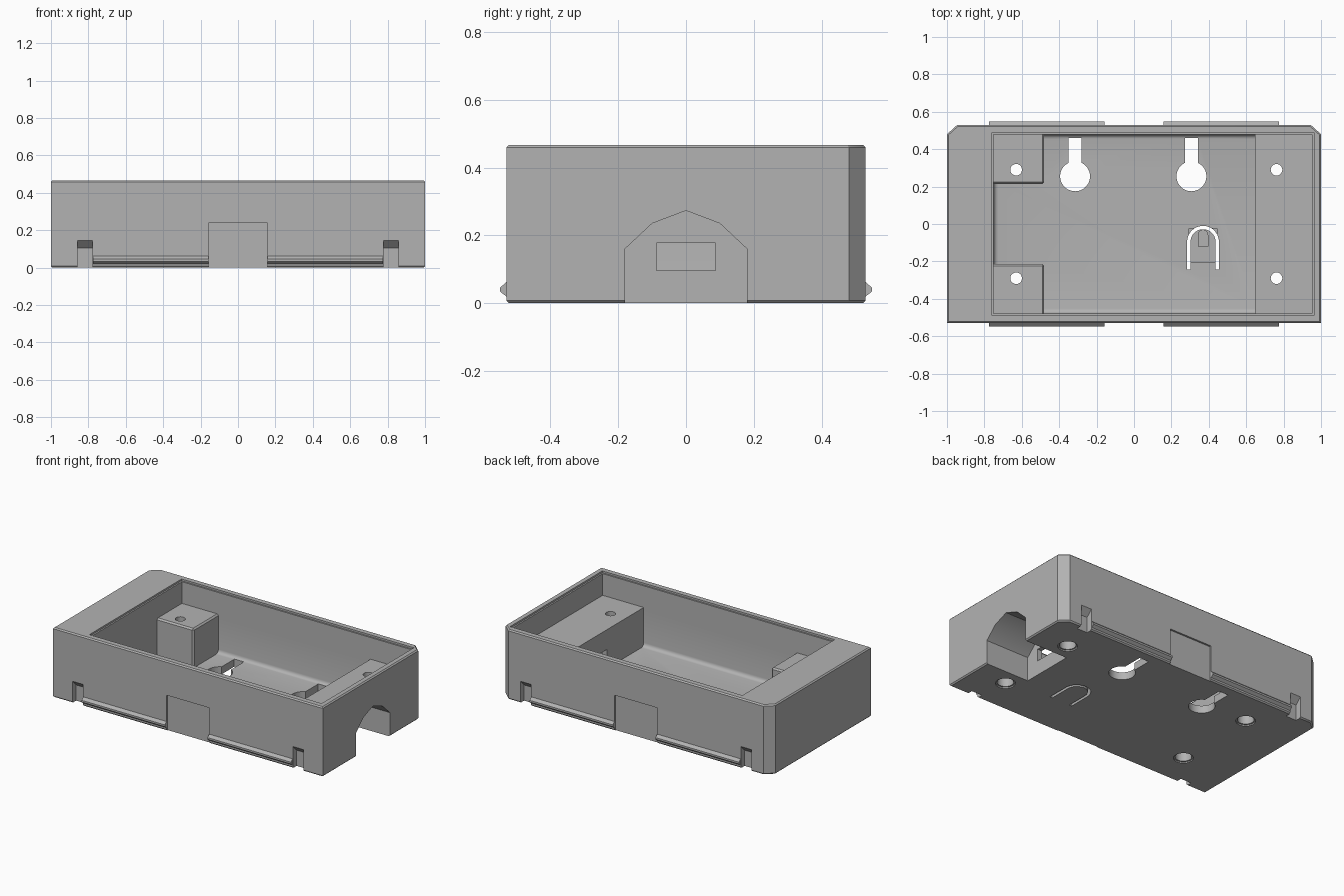
import bpy, bmesh, math

if "Cube" in bpy.data.objects:
    bpy.data.objects.remove(bpy.data.objects["Cube"])

grey = bpy.data.materials.new("light grey plastic")
grey.use_nodes = True
GREY = (0.45, 0.45, 0.45, 1)
grey.diffuse_color = GREY
grey.node_tree.nodes["Principled BSDF"].inputs["Base Color"].default_value = GREY


def prism(name, pts, lo, hi, axis="z", bevel=0, segs=1, pick=None):
    """Extrude a 2D outline along an axis, optionally bevelling picked edges."""
    place = {"z": lambda p, q, h: (p, q, h),
             "x": lambda p, q, h: (h, p, q),
             "y": lambda p, q, h: (p, h, q)}[axis]
    bm = bmesh.new()
    rings = [[bm.verts.new(place(p, q, h)) for p, q in pts] for h in (lo, hi)]
    bm.faces.new(rings[0])
    bm.faces.new(rings[1])
    for i in range(len(pts)):
        j = (i + 1) % len(pts)
        bm.faces.new((rings[0][i], rings[0][j], rings[1][j], rings[1][i]))
    bmesh.ops.recalc_face_normals(bm, faces=bm.faces)
    if bevel:
        edges = [e for e in bm.edges if pick is None or pick(e)]
        bmesh.ops.bevel(bm, geom=edges, offset=bevel, segments=segs,
                        profile=0.5, affect="EDGES")
    mesh = bpy.data.meshes.new(name)
    bm.to_mesh(mesh)
    bm.free()
    mesh.materials.append(grey)
    ob = bpy.data.objects.new(name, mesh)
    bpy.context.collection.objects.link(ob)
    return ob


def rect(x0, x1, y0, y1):
    return [(x0, y0), (x1, y0), (x1, y1), (x0, y1)]


def arc(cx, cy, r, a0, a1, n):
    steps = [math.radians(a0 + (a1 - a0) * i / n) for i in range(n + 1)]
    return [(cx + r * math.cos(a), cy + r * math.sin(a)) for a in steps]


def circle(cx, cy, r):
    return arc(cx, cy, r, 0, 360, 32)[:-1]


parts = []


def add(ob):
    parts.append((ob, "UNION"))


def cut(ob):
    ob.hide_render = True
    parts.append((ob, "DIFFERENCE"))


def flat_edge(z):
    return lambda e: all(abs(v.co.z - z) < 1e-4 for v in e.verts)


H, W, FLOOR, DECK = 0.467, 0.53, 0.05, 0.31

# Outer block with chamfered back corners and slightly eased edges
outline = [(-1, -W), (1, -W), (1, 0.48), (0.945, W), (-0.945, W), (-1, 0.48)]
body = prism("enclosure_body", outline, 0, H, bevel=0.008,
             pick=lambda e: flat_edge(0)(e) or flat_edge(H)(e))

# Open cavity with a rounded floor edge and a small step in the rim
cut(prism("cavity", rect(-0.75, 0.952, -0.478, 0.478), FLOOR, 0.6,
          bevel=0.025, segs=4, pick=flat_edge(FLOOR)))
cut(prism("rim_step", rect(-0.76, 0.962, -0.488, 0.488), H - 0.012, 0.6))

# Corner posts and the raised deck at the right end
for s in (-1, 1):
    y0, y1 = sorted((s * 0.215, s * 0.5))
    add(prism("screw_post", rect(-0.78, -0.48, y0, y1), 0.03, DECK, bevel=0.01))
add(prism("end_deck", rect(0.648, 0.97, -0.5, 0.5), 0.03, DECK))

# Arched cable channel under the deck with a window into the cavity
arch = [(-0.18, -0.05), (0.18, -0.05), (0.18, 0.16), (0.1, 0.235),
        (0, 0.273), (-0.1, 0.235), (-0.18, 0.16)]
cut(prism("cable_channel", arch, 0.68, 1.1, "x"))
cut(prism("cable_window", rect(-0.087, 0.087, 0.097, 0.177), 0.6, 0.75, "x"))

# Screw holes, counterbored and eased from below
for x in (-0.63, 0.762):
    for y in (-0.29, 0.29):
        cut(prism("screw_hole", circle(x, y, 0.031), -0.1, 0.5))
        cut(prism("screw_counterbore", circle(x, y, 0.05), -0.1, 0.22))
        cut(prism("counterbore_mouth", circle(x, y, 0.06), -0.1, 0.008))

# Keyhole wall mounts
for x in (-0.315, 0.307):
    keyhole = arc(x, 0.255, 0.08, 116, 424, 36)
    keyhole += [(x + 0.035, 0.46), (x - 0.035, 0.46)]
    cut(prism("keyhole", keyhole, -0.1, 0.12))

# Spring tongue cut free by a U-shaped slot
cx, cy, end = 0.369, -0.095, -0.243


def tongue(r):
    return [(cx + r, end)] + arc(cx, cy, r, 0, 180, 20) + [(cx - r, end)]


cut(prism("tongue_slot", tongue(0.085) + tongue(0.067)[::-1], -0.1, 0.1))
cut(prism("tongue_thinning", rect(cx - 0.076, cx + 0.076, -0.205, cy + 0.07),
          0.035, 0.1))
bump = arc(cx, -0.058, 0.028, 0, 180, 10) + [(cx - 0.028, -0.12), (cx + 0.028, -0.12)]
add(prism("tongue_bump", bump, 0.02, 0.085))

# Long sides: recessed thumb panel, snap ridges and clip notches
for s in (-1, 1):
    y0, y1 = sorted((s * 0.518, s * 0.7))
    cut(prism("thumb_panel", rect(-0.158, 0.158, -0.05, 0.238), y0, y1, "y"))
    ridge = [(s * 0.515, 0.015), (s * W, 0.02), (s * 0.548, 0.034),
             (s * 0.548, 0.046), (s * W, 0.062), (s * 0.515, 0.062)]
    notch = [(s * 0.49, -0.05), (s * 0.6, -0.05), (s * 0.6, 0.145),
             (s * W, 0.145), (s * 0.49, 0.105)]
    for m in (-1, 1):
        a, b = sorted((m * 0.158, m * 0.775))
        add(prism("snap_ridge", ridge, a, b, "x"))
        a, b = sorted((m * 0.778, m * 0.857))
        cut(prism("clip_notch", notch, a, b, "x"))

# Combine everything into one clean mesh
for ob, op in parts:
    mod = body.modifiers.new(ob.name, "BOOLEAN")
    mod.object, mod.operation, mod.solver = ob, op, "EXACT"
bpy.context.view_layer.update()
result = bpy.data.meshes.new_from_object(
    body.evaluated_get(bpy.context.evaluated_depsgraph_get()))
body.modifiers.clear()
body.data = result
result.name = "enclosure_body"
for ob, op in parts:
    bpy.data.objects.remove(ob)

# Smooth the round holes while keeping edges crisp
bpy.ops.object.select_all(action="DESELECT")
body.select_set(True)
bpy.context.view_layer.objects.active = body
bpy.ops.object.shade_smooth_by_angle(angle=math.radians(30))
